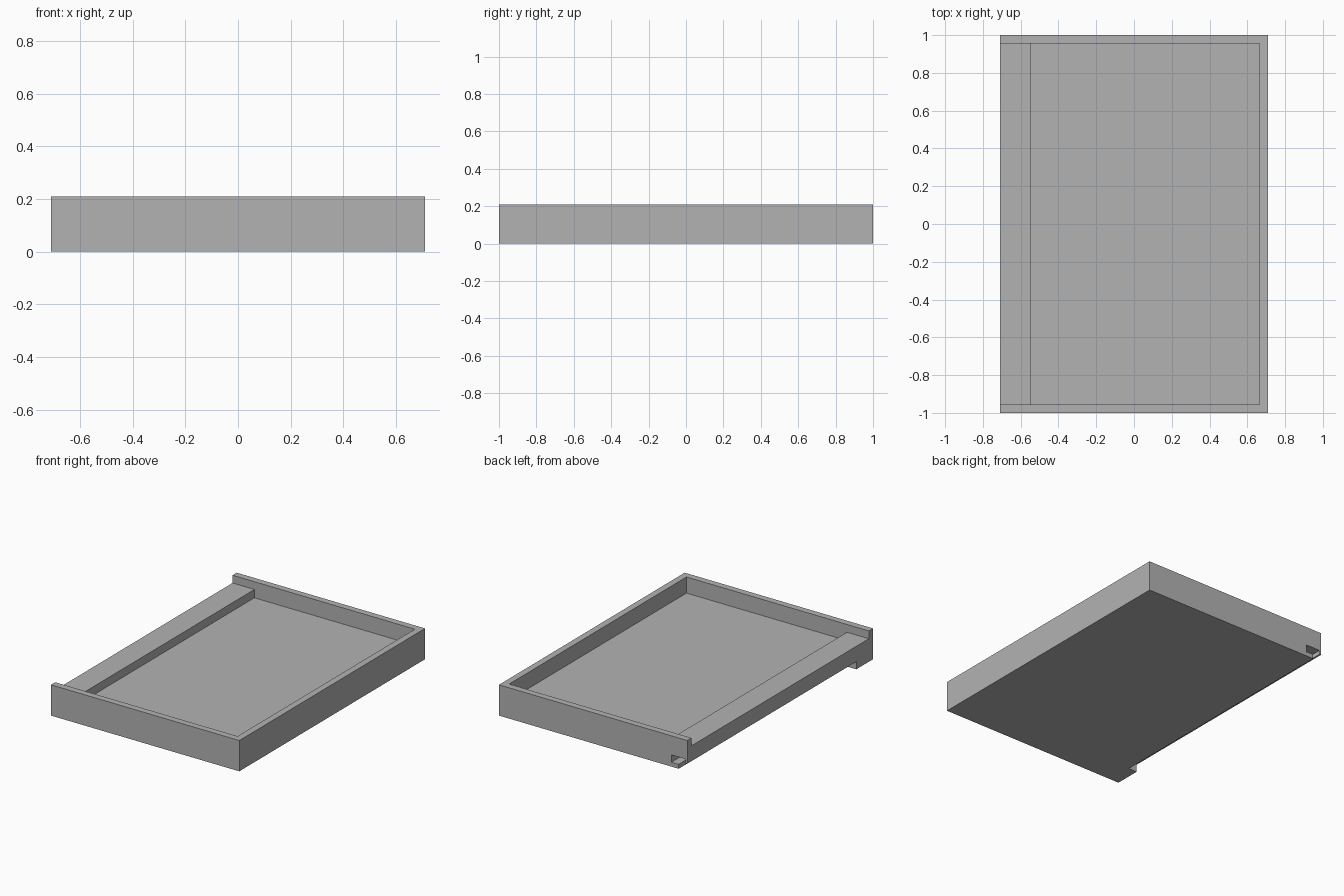
import bpy
import bmesh

cube = bpy.data.objects.get("Cube")
if cube:
    bpy.data.objects.remove(cube, do_unlink=True)

HALF_X, HALF_Y, HEIGHT = 0.71, 1.0, 0.21
WALL = 0.045
FLOOR_TOP, RAIL_TOP, RAIL_INNER = 0.10, 0.157, -0.545

grey = bpy.data.materials.new("plain grey")
grey.use_nodes = True
colour = (0.45, 0.45, 0.45, 1)
grey.diffuse_color = colour
grey.node_tree.nodes["Principled BSDF"].inputs["Base Color"].default_value = colour


def extrude_profile(name, profile, y0, y1):
    """Extrude an x-z outline along y into a closed solid."""
    bm = bmesh.new()
    face = bm.faces.new([bm.verts.new((x, y0, z)) for x, z in profile])
    grown = bmesh.ops.extrude_face_region(bm, geom=[face])
    moved = [v for v in grown["geom"] if isinstance(v, bmesh.types.BMVert)]
    bmesh.ops.translate(bm, verts=moved, vec=(0, y1 - y0, 0))
    bmesh.ops.recalc_face_normals(bm, faces=bm.faces)
    mesh = bpy.data.meshes.new(name)
    bm.to_mesh(mesh)
    bm.free()
    mesh.materials.append(grey)
    obj = bpy.data.objects.new(name, mesh)
    bpy.context.collection.objects.link(obj)
    return obj


def cut(target, cutter):
    """Subtract a hidden helper solid from the target."""
    cutter.hide_render = True
    cutter.hide_viewport = True
    cutter.display_type = 'WIRE'
    mod = target.modifiers.new(cutter.name, 'BOOLEAN')
    mod.operation = 'DIFFERENCE'
    mod.solver = 'EXACT'
    mod.object = cutter


# Solid block of the tray
tray = extrude_profile("tray", [
    (-HALF_X, 0), (HALF_X, 0), (HALF_X, HEIGHT), (-HALF_X, HEIGHT)],
    -HALF_Y, HALF_Y)

# Stepped cavity: leaves three walls, the floor and a lower rail on one side
cavity = extrude_profile("cavity_cutter", [
    (-0.8, RAIL_TOP), (RAIL_INNER, RAIL_TOP), (RAIL_INNER, FLOOR_TOP),
    (HALF_X - WALL, FLOOR_TOP), (HALF_X - WALL, 0.3), (-0.8, 0.3)],
    WALL - HALF_Y, HALF_Y - WALL)

# Hooked channel under the rail, open at the back and stopped near the front
channel = extrude_profile("channel_cutter", [
    (-0.59, 0.08), (-0.698, 0.08), (-0.698, 0.052), (-0.8, 0.052),
    (-0.8, -0.1), (-0.645, -0.1), (-0.645, 0.03), (-0.59, 0.03)],
    -0.82, 1.1)

cut(tray, cavity)
cut(tray, channel)

# Bake the cuts and drop the helpers
bpy.context.view_layer.update()
graph = bpy.context.evaluated_depsgraph_get()
baked = bpy.data.meshes.new_from_object(tray.evaluated_get(graph))
tray.modifiers.clear()
tray.data = baked
for helper in (cavity, channel):
    bpy.data.objects.remove(helper, do_unlink=True)
